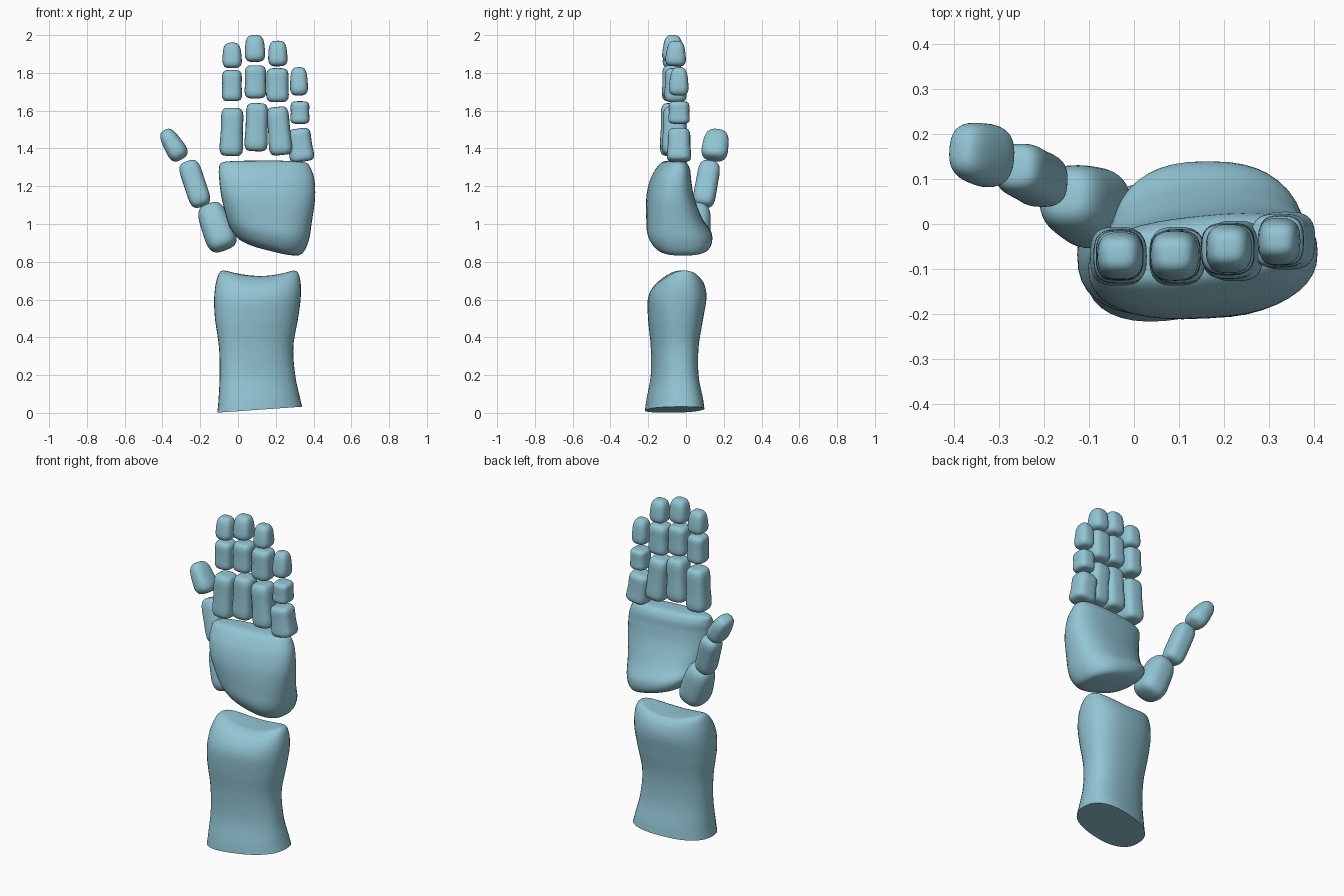
import bpy, bmesh, math
from mathutils import Vector

SEG = 40
skin = bpy.data.materials.new("soft_blue")
skin.diffuse_color = (0.29, 0.56, 0.66, 1)


def spow(v, p):
    return math.copysign(abs(v) ** p, v)


def section(n):
    """Unit rounded-square outline; n = 2 is a circle, higher is boxier."""
    out = []
    for i in range(SEG):
        a = 2 * math.pi * i / SEG
        out.append((spow(math.cos(a), 2 / n), spow(math.sin(a), 2 / n)))
    return out


def skin_rings(name, rings, sharp=False):
    """Bridge rings of points into a closed smooth surface."""
    bm = bmesh.new()
    vr = [[bm.verts.new(p) for p in r] for r in rings]
    for a, b in zip(vr, vr[1:]):
        for i in range(SEG):
            j = (i + 1) % SEG
            bm.faces.new((a[i], a[j], b[j], b[i]))
    bm.faces.new(vr[0][::-1])
    bm.faces.new(vr[-1])
    bmesh.ops.recalc_face_normals(bm, faces=bm.faces)
    me = bpy.data.meshes.new(name)
    bm.to_mesh(me)
    bm.free()
    ob = bpy.data.objects.new(name, me)
    bpy.context.collection.objects.link(ob)
    me.materials.append(skin)
    bpy.ops.object.select_all(action='DESELECT')
    ob.select_set(True)
    bpy.context.view_layer.objects.active = ob
    bpy.ops.object.shade_smooth_by_angle(angle=math.radians(50))
    return ob


def catmull(keys, steps):
    """Smoothly interpolate rows of key values."""
    out = []
    for i in range(len(keys) - 1):
        p = [keys[max(0, min(len(keys) - 1, i + d))] for d in (-1, 0, 1, 2)]
        for s in range(steps):
            t = s / steps
            out.append([0.5 * (2 * b + (c - a) * t + (2 * a - 5 * b + 4 * c - d) * t * t
                               + (3 * b - a - 3 * c + d) * t ** 3) for a, b, c, d in zip(*p)])
    return out + [list(keys[-1])]


def loft(name, keys, n, saddle=0.0):
    """Key rows: z, centre x, centre y, half width, half depth, z slope along x, y shear, saddle."""
    rings = []
    for z, cx, cy, rx, ry, slope, shear, sad in catmull(keys, 6):
        ring = []
        for u, v in section(n):
            dx, dy = u * rx, v * ry
            ring.append((cx + dx, cy + dy + shear * dx, z + slope * dx + sad * dx * dx))
        rings.append(ring)
    return skin_rings(name, rings)


def segment(name, p0, p1, w0, w1, d0, d1, waist=0.0, n=3.0, cap=5.0):
    """Rounded block from p0 to p1 with half widths w, half depths d and an optional waist."""
    p0, p1 = Vector(p0), Vector(p1)
    axis = (p1 - p0).normalized()
    back = Vector((0, 1, 0))
    side = back.cross(axis).normalized()
    back = axis.cross(side)
    rings = []
    count = 22
    for k in range(count + 1):
        a = -math.pi / 2 + math.pi * (0.01 + 0.98 * k / count)
        t = 0.5 + 0.5 * spow(math.sin(a), 2 / cap)
        s = math.cos(a) ** (2 / cap) * (1 - waist * math.sin(math.pi * t) ** 2)
        c = p0.lerp(p1, t)
        w, d = (w0 + (w1 - w0) * t) * s, (d0 + (d1 - d0) * t) * s
        rings.append([c + side * u * w + back * v * d for u, v in section(n)])
    return skin_rings(name, rings)


# Forearm with a slanted flat cut below and a saddle-shaped wrist above
loft("forearm", [
    (0.017, 0.115, -0.06, 0.225, 0.150, 0.07, 0.16, 0),
    (0.07, 0.112, -0.06, 0.216, 0.143, 0.05, 0.16, 0),
    (0.20, 0.103, -0.06, 0.200, 0.121, 0.0, 0.14, 0),
    (0.35, 0.096, -0.06, 0.197, 0.123, 0.0, 0.12, 0),
    (0.50, 0.098, -0.055, 0.220, 0.143, 0.0, 0.10, 0),
    (0.61, 0.103, -0.046, 0.229, 0.152, 0.0, 0.08, 0),
    (0.68, 0.108, -0.033, 0.222, 0.128, 0.0, 0.06, 0.4),
    (0.718, 0.110, -0.018, 0.195, 0.083, 0.0, 0.04, 0.9),
    (0.724, 0.115, -0.008, 0.12, 0.04, 0.0, 0.0, 1.0),
    (0.725, 0.12, -0.005, 0.004, 0.003, 0.0, 0.0, 1.0),
], 2.4)

# Palm block: wide thin knuckle edge, thick heel at the bottom
loft("palm", [
    (0.858, 0.17, -0.015, 0.004, 0.004, -0.25, 0.0, 0),
    (0.860, 0.17, -0.015, 0.09, 0.075, -0.25, 0.0, 0),
    (0.880, 0.168, -0.017, 0.165, 0.142, -0.25, 0.0, 0),
    (0.945, 0.165, -0.033, 0.208, 0.170, -0.18, 0.0, 0),
    (1.03, 0.163, -0.062, 0.228, 0.148, -0.08, 0.04, 0),
    (1.14, 0.160, -0.083, 0.248, 0.124, -0.02, 0.08, 0),
    (1.23, 0.153, -0.082, 0.252, 0.104, 0.0, 0.10, 0),
    (1.29, 0.143, -0.070, 0.244, 0.085, 0.0, 0.10, 0),
    (1.325, 0.137, -0.065, 0.222, 0.060, 0.0, 0.10, 0),
    (1.334, 0.135, -0.062, 0.14, 0.032, 0.0, 0.10, 0),
    (1.335, 0.135, -0.062, 0.004, 0.003, 0.0, 0.0, 0),
], 2.5)

# Fingers: name, proximal, middle and tip as (x, y, z low, z high, half width, half depth)
fingers = {
    "index": [(-0.033, -0.072, 1.36, 1.615, 0.066, 0.070),
              (-0.032, -0.070, 1.65, 1.815, 0.056, 0.060),
              (-0.030, -0.066, 1.825, 1.96, 0.054, 0.054)],
    "middle": [(0.098, -0.072, 1.385, 1.64, 0.065, 0.070),
               (0.092, -0.070, 1.665, 1.84, 0.060, 0.060),
               (0.091, -0.066, 1.858, 2.0, 0.057, 0.057)],
    "ring": [(0.218, -0.060, 1.365, 1.62, 0.066, 0.072),
             (0.209, -0.056, 1.645, 1.825, 0.063, 0.062),
             (0.212, -0.050, 1.835, 1.97, 0.054, 0.056)],
    "little": [(0.330, -0.037, 1.33, 1.505, 0.070, 0.069),
               (0.328, -0.037, 1.53, 1.65, 0.053, 0.060),
               (0.324, -0.034, 1.68, 1.83, 0.050, 0.054)],
}
for finger, (low, mid, tip) in fingers.items():
    x, y, z0, z1, w, d = low
    lean = -0.012 if finger in ("ring", "little") else 0.004
    segment(finger + "_lower", (x - lean, y, z0), (x + lean, y, z1), w, w * 0.92, d, d * 0.88, 0.08)
    x, y, z0, z1, w, d = mid
    segment(finger + "_middle", (x, y, z0), (x, y, z1), w, w * 0.97, d, d * 0.94, 0.07, 3, 4.5)
    x, y, z0, z1, w, d = tip
    segment(finger + "_tip", (x, y - 0.006, z0), (x - 0.003, y - 0.002, z1),
            w * 1.02, w * 0.82, d * 1.08, d * 0.75, 0, 2.8, 3.4)

# Thumb leaning out and back
segment("thumb_base", (-0.068, 0.025, 0.865), (-0.158, 0.065, 1.105), 0.088, 0.074, 0.098, 0.072, 0.0, 2.5, 3.6)
segment("thumb_middle", (-0.190, 0.088, 1.095), (-0.268, 0.130, 1.33), 0.060, 0.060, 0.062, 0.060, 0.04, 2.7, 4)
segment("thumb_tip", (-0.298, 0.145, 1.345), (-0.390, 0.168, 1.495), 0.060, 0.042, 0.075, 0.062, 0.0, 2.5, 3.2)
